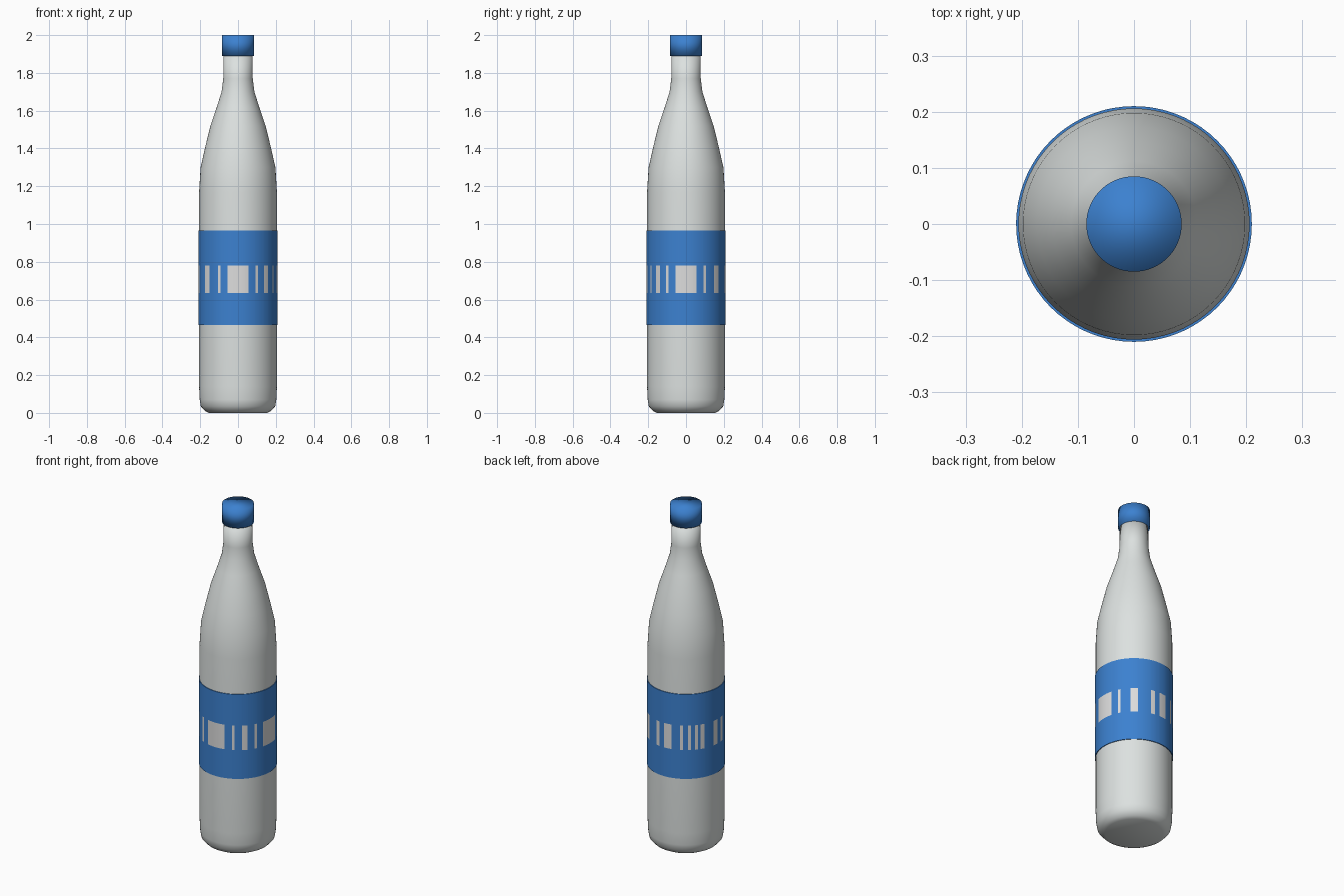
import bpy, bmesh
from math import sin, cos, radians

old = bpy.data.objects.get("Cube")
if old:
    bpy.data.objects.remove(old, do_unlink=True)


def material(name, rgb):
    m = bpy.data.materials.new(name)
    m.use_nodes = True
    m.diffuse_color = (*rgb, 1)
    m.node_tree.nodes["Principled BSDF"].inputs["Base Color"].default_value = (*rgb, 1)
    return m


grey = material("pale grey plastic", (0.72, 0.755, 0.745))
blue = material("blue", (0.045, 0.22, 0.63))
white = material("soft white", (0.72, 0.72, 0.72))


def revolve(name, profile, angles, mats, closed=False, rule=None):
    """Turn a (radius, z) profile about z; angle 0 is the front, 90 is +x."""
    bm = bmesh.new()
    rings = [[bm.verts.new((r * sin(radians(a)), -r * cos(radians(a)), z))
              for a in angles] for r, z in profile]
    n = len(angles)
    rows = len(rings) if closed else len(rings) - 1
    for k in range(rows):
        low, high = rings[k], rings[(k + 1) % len(rings)]
        for i in range(n):
            j = (i + 1) % n
            f = bm.faces.new((low[i], low[j], high[j], high[i]))
            if rule:
                end = angles[j] if j else angles[0] + 360
                f.material_index = rule(k, (angles[i] + end) / 2)
    if not closed:
        bm.faces.new(rings[0][::-1])
        bm.faces.new(rings[-1])
    bmesh.ops.recalc_face_normals(bm, faces=bm.faces)
    for f in bm.faces:
        f.smooth = True
    mesh = bpy.data.meshes.new(name)
    bm.to_mesh(mesh)
    bm.free()
    for m in mats:
        mesh.materials.append(m)
    ob = bpy.data.objects.new(name, mesh)
    bpy.context.collection.objects.link(ob)
    return ob


around = [i * 5 for i in range(72)]

# Bottle body with chamfered foot, tapered shoulder and neck
revolve("bottle_body", [
    (0.155, 0), (0.175, 0.011), (0.197, 0.035), (0.203, 0.07), (0.206, 0.14),
    (0.206, 1.17), (0.198, 1.3), (0.173, 1.41), (0.146, 1.52), (0.112, 1.62),
    (0.087, 1.7), (0.078, 1.77), (0.076, 1.9)], around, [grey])

# Screw cap
revolve("cap", [(0.085, 1.89), (0.085, 2.0)], around, [blue])

# Label sleeve with a band of pale bars (start and end angles)
bars = [(-15, 15), (26.2, 30), (41.2, 48.8), (60, 63.8), (75, 105),
        (116, 120), (135, 145.5), (166, 172.5), (180.5, 193), (206, 210.4),
        (218, 222), (228.5, 232.5), (237, 243.6), (260, 268.5), (277, 284),
        (304, 314.5), (330, 334)]
label_angles = sorted(set(around) | {a % 360 for bar in bars for a in bar})


def label_colour(row, mid):
    inside = any(s < mid < e or s < mid - 360 < e for s, e in bars)
    return 1 if row == 2 and inside else 0


label = revolve("label", [
    (0.205, 0.465), (0.21, 0.465), (0.21, 0.635), (0.21, 0.78),
    (0.21, 0.965), (0.205, 0.965)], label_angles, [blue, white],
    closed=True, rule=label_colour)

bpy.ops.object.select_all(action='DESELECT')
label.select_set(True)
bpy.context.view_layer.objects.active = label
bpy.ops.object.shade_smooth_by_angle(angle=radians(40))
